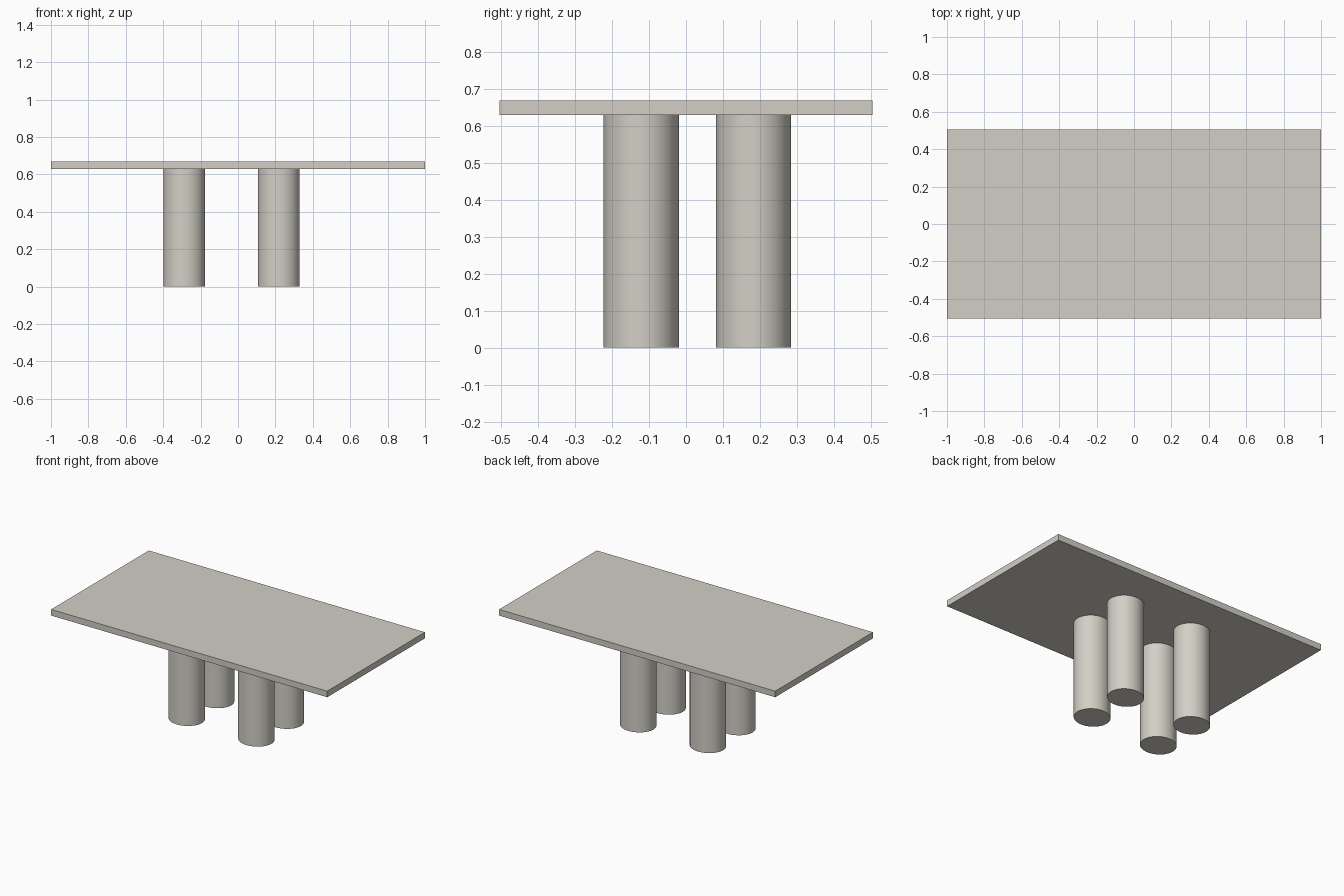
import bpy
import math

if "Cube" in bpy.data.objects:
    bpy.data.objects.remove(bpy.data.objects["Cube"])

# One warm light grey for the whole table
grey = bpy.data.materials.new("warm_light_grey")
grey.diffuse_color = (0.65, 0.625, 0.565, 1.0)
grey.use_nodes = True
grey.node_tree.nodes["Principled BSDF"].inputs["Base Color"].default_value = grey.diffuse_color

LEG_TOP = 0.63
TOP = 0.67


def finish(name):
    """Name the active object, apply its scale and colour it."""
    obj = bpy.context.object
    obj.name = name
    bpy.ops.object.transform_apply(location=False, rotation=False, scale=True)
    obj.data.materials.append(grey)
    return obj


# Table top: thin rectangular slab
bpy.ops.mesh.primitive_cube_add(size=1, location=(0, 0, (LEG_TOP + TOP) / 2))
bpy.context.object.scale = (2.0, 1.01, TOP - LEG_TOP)
finish("table_top")

# Four thick, slightly oval legs, set off-centre under the top
for side, x in (("left", -0.287), ("right", 0.218)):
    for end, y in (("front", -0.121), ("back", 0.183)):
        bpy.ops.mesh.primitive_cylinder_add(
            vertices=64, radius=1, depth=1, location=(x, y, LEG_TOP / 2))
        bpy.context.object.scale = (0.111, 0.102, LEG_TOP)
        finish(f"{end}_{side}_leg")
        bpy.ops.object.shade_smooth_by_angle(angle=math.radians(30))
